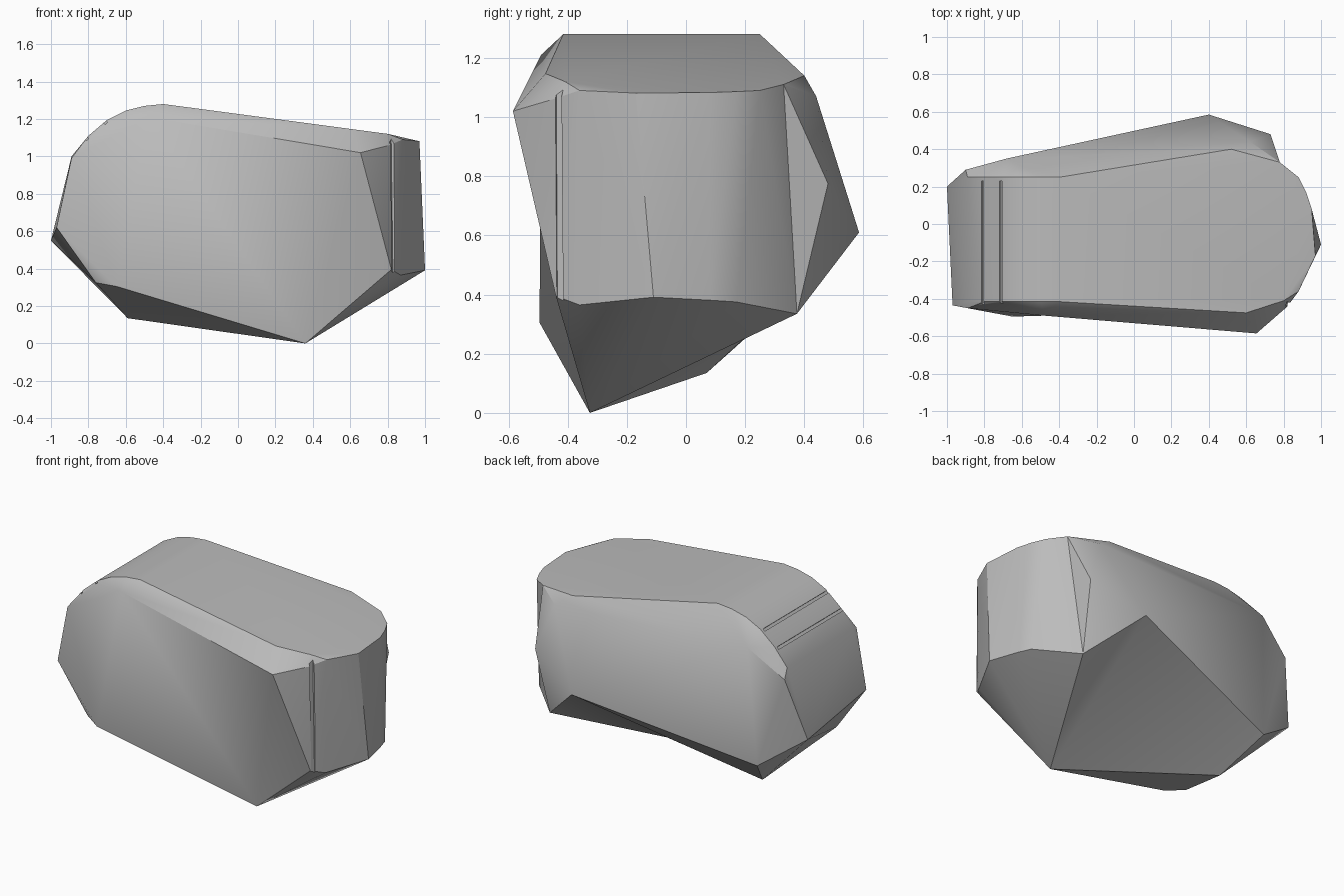
import bpy
import bmesh
from math import radians
from mathutils import Vector

default_cube = bpy.data.objects.get("Cube")
if default_cube:
    bpy.data.objects.remove(default_cube, do_unlink=True)

# Single stone colour
stone = bpy.data.materials.new("stone grey")
stone.use_nodes = True
stone_colour = (0.5, 0.5, 0.5, 1.0)
stone.diffuse_color = stone_colour
stone.node_tree.nodes["Principled BSDF"].inputs["Base Color"].default_value = stone_colour


def strip(profile, front_y, back_y):
    """Sweep an (x, z) profile straight across from front to back."""
    return [Vector((x, y, z)) for x, z in profile for y in (front_y, back_y)]


def slope(outline, height, fall, origin):
    """Lay an (x, y) outline on a plane that falls towards +x."""
    return [Vector((x, y, height - fall * (x - origin))) for x, y in outline]


def fold(bm, outline, start, end):
    """Press a valley between two corners of a broad face."""
    def on(vert, points):
        return any((vert.co - p).length < 0.0001 for p in points)

    region = [f for f in bm.faces if all(on(v, outline) for v in f.verts)]
    merged = bmesh.ops.dissolve_faces(bm, faces=region)["region"]
    for face in merged:
        first = [v for v in face.verts if on(v, [start])]
        last = [v for v in face.verts if on(v, [end])]
        if first and last:
            other = bmesh.utils.face_split(face, first[0], last[0])[0]
            bmesh.ops.triangulate(bm, faces=[face, other])
            break


def wrap(name, points, folds=()):
    """Stretch a tight skin over the points, then press in the folds."""
    bm = bmesh.new()
    for point in points:
        bm.verts.new(point)
    hull = bmesh.ops.convex_hull(bm, input=bm.verts[:])
    unused = {g for g in hull["geom_interior"] + hull["geom_unused"]
              if isinstance(g, bmesh.types.BMVert)}
    bmesh.ops.delete(bm, geom=list(unused), context="VERTS")
    for outline, start, end in folds:
        fold(bm, outline, start, end)
    bmesh.ops.dissolve_limit(bm, angle_limit=radians(1),
                             verts=bm.verts[:], edges=bm.edges[:])
    bmesh.ops.recalc_face_normals(bm, faces=bm.faces[:])
    mesh = bpy.data.meshes.new(name)
    bm.to_mesh(mesh)
    bm.free()
    mesh.materials.append(stone)
    obj = bpy.data.objects.new(name, mesh)
    bpy.context.collection.objects.link(obj)
    return obj


# Rounded shoulder running across the low end of the top
shoulder = strip([(-0.89, 1.0), (-0.8, 1.11), (-0.7, 1.195),
                  (-0.6, 1.245), (-0.5, 1.27), (-0.4, 1.28)], -0.415, 0.25)

# Sloping top face, the rounded end rim and the foot of the end wall
top_rim = slope([(0.6, -0.475), (0.8, -0.41)], 1.28, 0.133, -0.4)
end_rim = slope([(0.88, 0.25), (0.92, 0.17), (0.95, 0.08),
                 (0.97, -0.17), (0.88, -0.36)], 1.09, 0.1, 0.88)
end_foot = slope([(0.92, 0.17), (0.95, 0.08), (0.96, 0.0),
                  (1.0, -0.11), (0.87, -0.36)], 0.375, -0.2, 0.92)

# Corners of the front
ridge = Vector((-0.48, -0.49, 1.21))
brow = Vector((0.655, -0.585, 1.02))
cheek = Vector((0.82, -0.44, 0.395))
chin = Vector((-0.65, -0.495, 0.305))
temple = Vector((0.81, -0.45, 1.06))

# Corners of the back
bulge = Vector((0.4, 0.585, 0.61))
spur = Vector((0.73, 0.48, 0.775))
back_tip = Vector((0.62, 0.44, 1.07))
back_rim = Vector((0.52, 0.4, 1.14))
gully_top = Vector((0.78, 0.33, 1.11))
gully_foot = Vector((0.7, 0.375, 0.335))
back_ridge = Vector((-0.68, 0.35, 1.11))
back_shoulder = Vector((-0.9, 0.29, 0.94))
back_heel = Vector((-0.72, 0.31, 0.35))

# Corners of the narrow end and the underside
end_back = Vector((-1.0, 0.2, 0.55))
end_front = Vector((-0.97, -0.435, 0.62))
end_top = Vector((-0.89, -0.45, 0.99))
foot = Vector((0.36, -0.325, 0.0))
tail = Vector((-0.59, 0.07, 0.135))
tail_front = Vector((-0.76, -0.435, 0.325))

# Main boulder with shallow valleys in the front and the underside
corners = [ridge, brow, cheek, chin, temple, bulge, back_tip, back_rim,
           gully_top, gully_foot, back_ridge, back_shoulder, back_heel,
           end_back, end_front, end_top, foot, tail, tail_front]
front_face = [ridge, brow, cheek, foot, chin, end_front, end_top]
bottom_face = [bulge, gully_foot, foot, tail, back_heel]
boulder = wrap("boulder", shoulder + top_rim + end_rim + end_foot + corners,
               [(front_face, ridge, foot), (bottom_face, bulge, foot)])


def combine(helper, operation):
    """Join or cut the boulder with a helper solid, then drop the helper."""
    helper.hide_render = True
    mod = boulder.modifiers.new(helper.name, "BOOLEAN")
    mod.operation = operation
    mod.solver = "EXACT"
    mod.object = helper
    bpy.context.view_layer.objects.active = boulder
    bpy.ops.object.modifier_apply(modifier=mod.name)
    bpy.data.objects.remove(helper, do_unlink=True)


def carve(name, start, end, width):
    """Cut a thin V-shaped crack along the line from start to end."""
    start, end = Vector(start), Vector(end)
    bpy.ops.mesh.primitive_cylinder_add(vertices=4, radius=width,
                                        depth=(end - start).length,
                                        location=(start + end) / 2)
    cutter = bpy.context.object
    cutter.name = name
    cutter.rotation_mode = "QUATERNION"
    cutter.rotation_quaternion = (end - start).to_track_quat("Z", "Y")
    combine(cutter, "DIFFERENCE")


# Spur standing proud of the back corner, leaving a gully beside the end wall
core = Vector((0.4, 0.0, 0.6))
combine(wrap("back_spur", [spur, bulge, back_tip, gully_top, gully_foot, core]), "UNION")

# Cracks across the shoulder and down one front corner
carve("lower_shoulder_crack", (-0.81, -0.44, 1.095), (-0.81, 0.23, 1.095), 0.012)
carve("upper_shoulder_crack", (-0.71, -0.44, 1.183), (-0.71, 0.23, 1.183), 0.012)
carve("corner_crack", (0.825, -0.432, 1.15), (0.835, -0.428, 0.38), 0.018)

# Soft curves with crisp broken edges
bpy.ops.object.select_all(action="DESELECT")
boulder.select_set(True)
bpy.context.view_layer.objects.active = boulder
bpy.ops.object.shade_smooth_by_angle(angle=radians(30))
